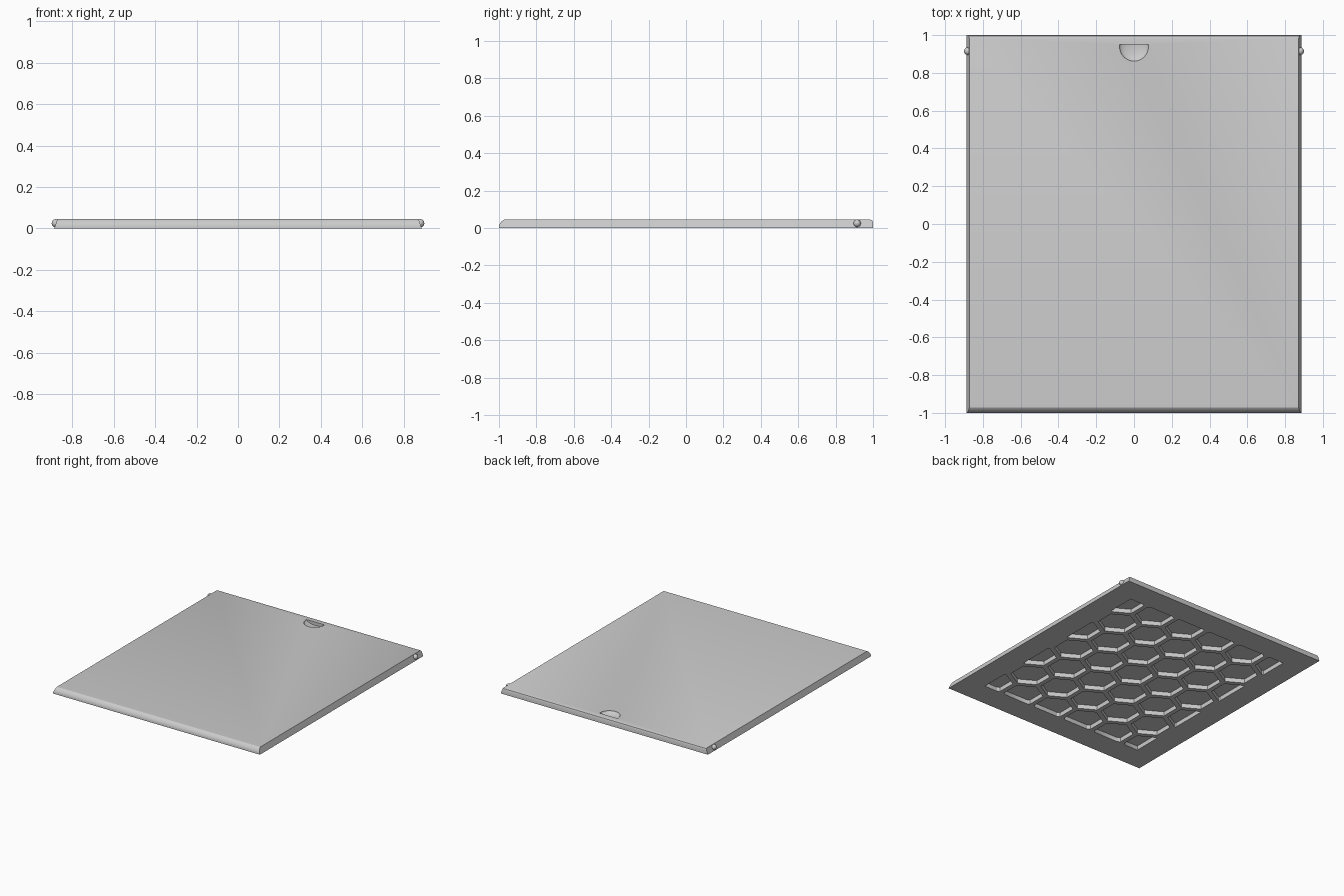
import bpy, bmesh, math
from mathutils import Matrix, Vector

cube = bpy.data.objects.get("Cube")
if cube:
    bpy.data.objects.remove(cube, do_unlink=True)

grey = bpy.data.materials.new("light grey plastic")
grey.use_nodes = True
colour = (0.6, 0.6, 0.6, 1)
grey.diffuse_color = colour
grey.node_tree.nodes["Principled BSDF"].inputs["Base Color"].default_value = colour

HEIGHT = 0.045


def make_object(name, bm):
    bmesh.ops.recalc_face_normals(bm, faces=bm.faces)
    mesh = bpy.data.meshes.new(name)
    bm.to_mesh(mesh)
    bm.free()
    mesh.materials.append(grey)
    obj = bpy.data.objects.new(name, mesh)
    bpy.context.collection.objects.link(obj)
    return obj


def activate(obj):
    bpy.ops.object.select_all(action='DESELECT')
    obj.select_set(True)
    bpy.context.view_layer.objects.active = obj


def cut(target, cutter):
    cutter.hide_render = True
    mod = target.modifiers.new("cut", 'BOOLEAN')
    mod.operation = 'DIFFERENCE'
    mod.solver = 'EXACT'
    mod.object = cutter
    activate(target)
    bpy.ops.object.modifier_apply(modifier=mod.name)
    bpy.data.objects.remove(cutter, do_unlink=True)


# Panel: side profile (y, z) swept across the width, with sides leaning inward
profile = [(-1, 0), (-1, 0.012), (-0.994, 0.025), (-0.985, 0.037), (-0.972, HEIGHT),
           (0.984, HEIGHT), (0.995, 0.041), (1, 0.031), (1, 0)]
bm = bmesh.new()
ends = []
for side in (-1, 1):
    ends.append([bm.verts.new((side * (0.888 - 0.016 * z / HEIGHT), y, z)) for y, z in profile])
    bm.faces.new(ends[-1])
for i in range(len(profile)):
    j = (i + 1) % len(profile)
    bm.faces.new((ends[0][i], ends[0][j], ends[1][j], ends[1][i]))
panel = make_object("cover_panel", bm)

# Honeycomb pockets in the underside, trimmed to a rectangle
PITCH, ROW, RADIUS = 0.28, 0.2425, 0.141
bm = bmesh.new()
for row in range(-3, 4):
    shift = PITCH / 2 if row % 2 else 0
    for col in range(-3, 4):
        x = col * PITCH + shift
        if abs(x) < 0.75:
            ring = [bm.verts.new((x + RADIUS * math.sin(k * math.pi / 3),
                                  row * ROW + RADIUS * math.cos(k * math.pi / 3), -0.02))
                    for k in range(6)]
            bm.faces.new(ring)
for normal, limit in (((1, 0, 0), 0.71), ((-1, 0, 0), 0.71), ((0, 1, 0), 0.81), ((0, -1, 0), 0.81)):
    n = Vector(normal)
    bmesh.ops.bisect_plane(bm, geom=bm.verts[:] + bm.edges[:] + bm.faces[:],
                           plane_co=n * limit, plane_no=n, clear_outer=True)
extruded = bmesh.ops.extrude_face_region(bm, geom=bm.faces[:], use_keep_orig=True)
bmesh.ops.translate(bm, vec=(0, 0, 0.053),
                    verts=[v for v in extruded["geom"] if isinstance(v, bmesh.types.BMVert)])
cut(panel, make_object("honeycomb_cutter", bm))

# Thumb scoop: half an ellipsoid with a straight wall at the back
bm = bmesh.new()
bmesh.ops.create_uvsphere(bm, u_segments=40, v_segments=20, radius=1)
bmesh.ops.transform(bm, verts=bm.verts,
                    matrix=Matrix.Translation((0, 0.94, HEIGHT)) @ Matrix.Diagonal((0.077, 0.078, 0.026, 1)))
sliced = bmesh.ops.bisect_plane(bm, geom=bm.verts[:] + bm.edges[:] + bm.faces[:],
                                plane_co=(0, 0.949, 0), plane_no=(0, 1, 0), clear_outer=True)
bmesh.ops.holes_fill(bm, edges=[e for e in bm.edges if e.is_boundary], sides=0)
cut(panel, make_object("scoop_cutter", bm))
activate(panel)
bpy.ops.object.shade_smooth_by_angle(angle=math.radians(30))

# Round snap pins near the back corners
for name, side in (("left_snap_pin", 1), ("right_snap_pin", -1)):
    bm = bmesh.new()
    bmesh.ops.create_uvsphere(bm, u_segments=24, v_segments=12, radius=0.02,
                              matrix=Matrix.Translation((side * 0.88, 0.915, 0.025)))
    pin = make_object(name, bm)
    activate(pin)
    bpy.ops.object.shade_smooth_by_angle(angle=math.radians(60))
